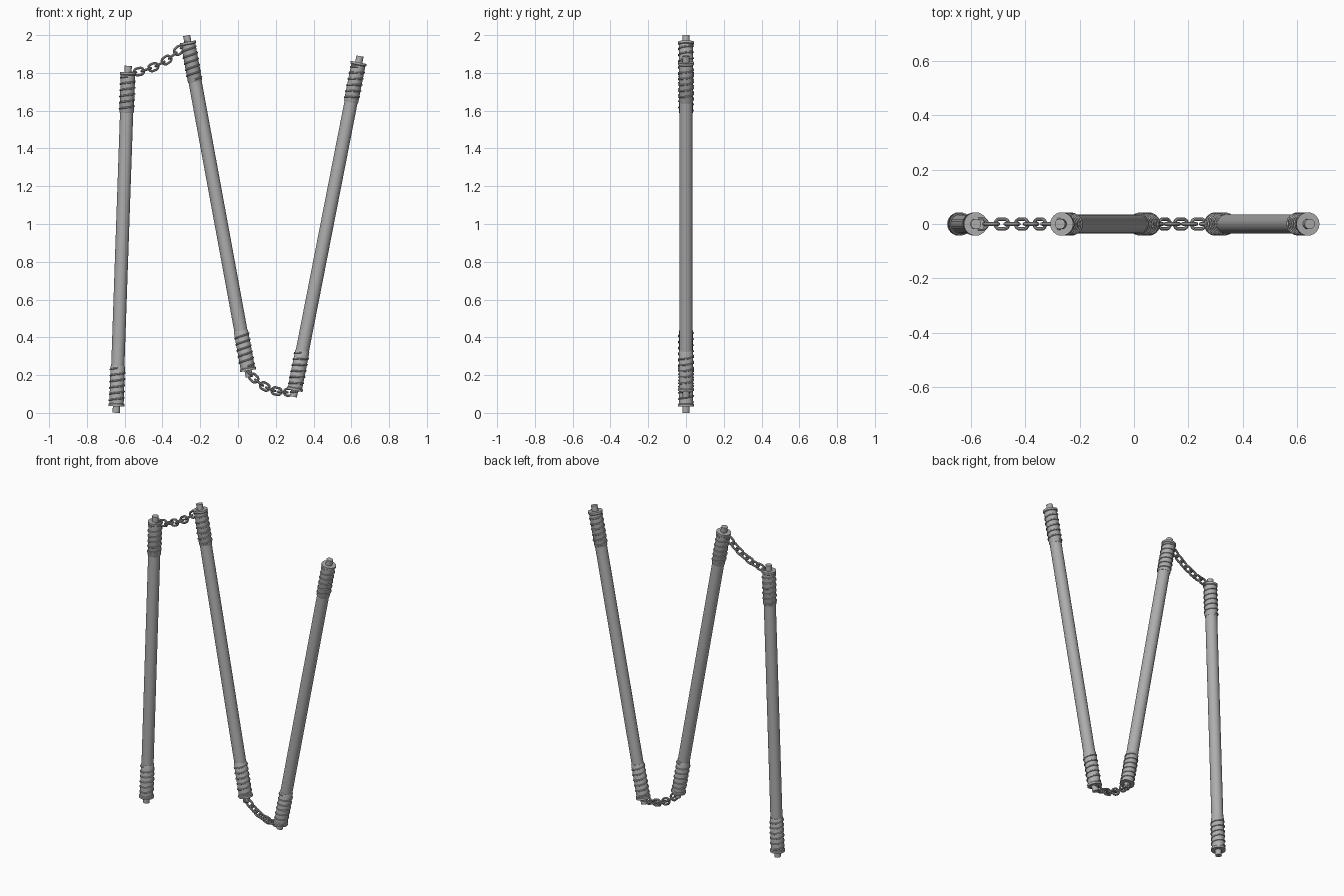
import bpy, math
from mathutils import Vector, Matrix

if "Cube" in bpy.data.objects:
    bpy.data.objects.remove(bpy.data.objects["Cube"])

grey = bpy.data.materials.new("plain grey")
grey.diffuse_color = (0.42, 0.42, 0.42, 1)
grey.use_nodes = True
grey.node_tree.nodes["Principled BSDF"].inputs["Base Color"].default_value = grey.diffuse_color


def mesh_object(name, verts, faces, matrix=Matrix()):
    me = bpy.data.meshes.new(name)
    me.from_pydata(verts, [], faces)
    me.materials.append(grey)
    ob = bpy.data.objects.new(name, me)
    bpy.context.scene.collection.objects.link(ob)
    ob.matrix_world = matrix
    bpy.context.view_layer.objects.active = ob
    for o in bpy.context.selected_objects:
        o.select_set(False)
    ob.select_set(True)
    bpy.ops.object.shade_smooth_by_angle(angle=math.radians(35))
    return ob


def lathe(name, profile, matrix, n=24):
    """Closed solid of revolution from (radius, height) points."""
    verts = [(r * math.cos(2 * math.pi * k / n), r * math.sin(2 * math.pi * k / n), z)
             for r, z in profile for k in range(n)]
    faces = [(i * n + k, i * n + (k + 1) % n, (i + 1) * n + (k + 1) % n, (i + 1) * n + k)
             for i in range(len(profile) - 1) for k in range(n)]
    last = (len(profile) - 1) * n
    faces += [tuple(range(n))[::-1], tuple(range(last, last + n))]
    return mesh_object(name, verts, faces, matrix)


def tube(name, frames, radius, closed, matrix, n=8):
    """Round wire along frames of (centre, side, up)."""
    verts = [c + radius * (math.cos(2 * math.pi * k / n) * s + math.sin(2 * math.pi * k / n) * u)
             for c, s, u in frames for k in range(n)]
    m = len(frames)
    faces = [(i * n + k, i * n + (k + 1) % n, (i + 1) % m * n + (k + 1) % n, (i + 1) % m * n + k)
             for i in range(m if closed else m - 1) for k in range(n)]
    if not closed:
        faces += [tuple(range(n))[::-1], tuple(range((m - 1) * n, m * n))]
    return mesh_object(name, verts, faces, matrix)


LENGTH = 1.838
PLUG, GRIP = 0.034, 0.215


def staff(name, bottom, top):
    lo, hi = Vector((bottom[0], 0, bottom[1])), Vector((top[0], 0, top[1]))
    turn = (hi - lo).to_track_quat('Z', 'Y').to_matrix().to_4x4()
    place = Matrix.Translation((lo + hi) / 2) @ turn
    h = LENGTH / 2
    # Plain pole
    lathe(name + "_pole", [(0.035, -h + PLUG + 0.01), (0.035, h - PLUG - 0.01)], place)
    for end, flip in (("top", 0), ("bottom", math.pi)):
        m = place @ Matrix.Rotation(flip, 4, 'Y')
        cap = h - PLUG
        # Sleeve with flared rim, and the end plug
        lathe(f"{name}_{end}_sleeve", [(0.036, cap - GRIP), (0.038, cap - GRIP + 0.004),
              (0.038, cap - 0.016), (0.043, cap - 0.012), (0.043, cap)], m)
        lathe(f"{name}_{end}_plug", [(0.019, cap - 0.01), (0.019, h)], m)
        # Wire wound around the sleeve
        frames, turns, per = [], 5.5, 24
        count = int(turns * per)
        for i in range(count + 1):
            a = 2 * math.pi * i / per
            out = Vector((math.cos(a), math.sin(a), 0))
            z = cap - GRIP + 0.012 + (GRIP - 0.035) * i / count
            frames.append((out * 0.0385 + Vector((0, 0, z)), Vector((0, 0, 1)), out))
        tube(f"{name}_{end}_wire_wrap", frames, 0.0045, False, m, 6)


def chain(name, a, b, c, links=9):
    """Oval links along a sagging curve, each turned a quarter from the last."""
    a, b, c = (Vector((p[0], 0, p[1])) for p in (a, b, c))
    for i in range(links):
        t = i / (links - 1)
        pos = (1 - t) ** 2 * a + 2 * t * (1 - t) * b + t * t * c
        along = ((1 - t) * (b - a) + t * (c - b)).normalized()
        flat = Vector((0, 1, 0))
        other = along.cross(flat)
        side = flat if i % 2 == 0 else other
        normal = along.cross(side)
        rot = Matrix((along, side, normal)).transposed().to_4x4()
        frames = []
        for k in range(20):
            ang = 2 * math.pi * (k + 0.5) / 20
            out = Vector((math.cos(ang), math.sin(ang), 0))
            shift = Vector((0.0075 if out.x > 0 else -0.0075, 0, 0))
            frames.append((out * 0.0185 + shift, out, Vector((0, 0, 1))))
        tube(f"{name}_link_{i + 1}", frames, 0.0065, True, Matrix.Translation(pos) @ rot)


staff("left_staff", (-0.645, 0.0), (-0.581, 1.838))
staff("middle_staff", (0.060, 0.190), (-0.272, 1.998))
staff("right_staff", (0.293, 0.085), (0.646, 1.889))
chain("upper_chain", (-0.565, 1.80), (-0.40, 1.82), (-0.285, 1.95))
chain("lower_chain", (0.055, 0.215), (0.165, 0.085), (0.305, 0.115))
